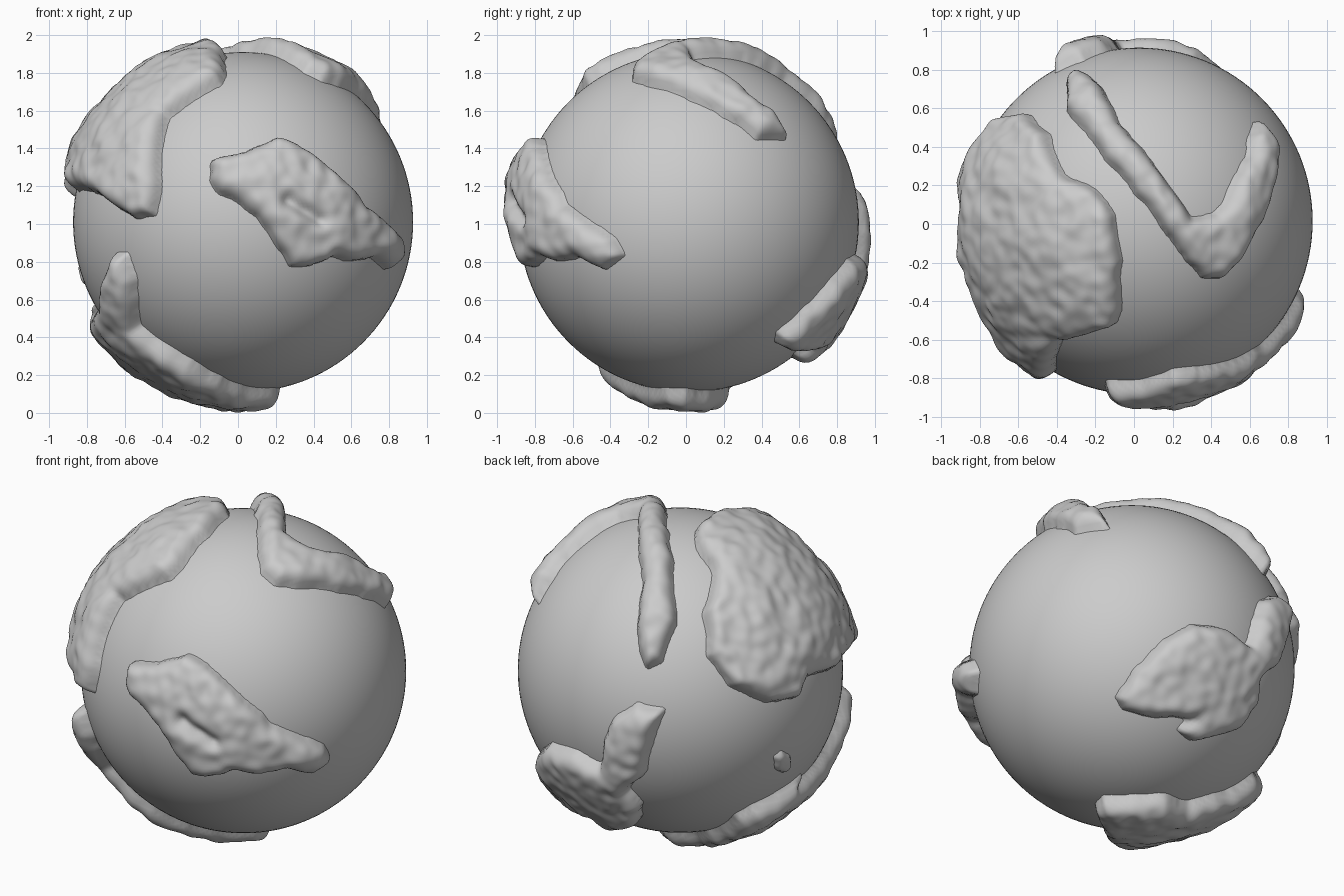
import bpy, bmesh, math
from mathutils import Vector, noise

if "Cube" in bpy.data.objects:
    bpy.data.objects.remove(bpy.data.objects["Cube"])

C = Vector((0.027, 0.015, 1.01))   # globe centre
R = 0.90                           # globe radius
RO = 0.93                          # radius at which coast points are read


def basis(az, el):
    """Right, up and toward-viewer axes of a viewing direction."""
    d = Vector((math.cos(az) * math.cos(el), math.sin(az) * math.cos(el), math.sin(el)))
    r = Vector((-math.sin(az), math.cos(az), 0))
    return r, d.cross(r), d


X, Y, Z = Vector((1, 0, 0)), Vector((0, 1, 0)), Vector((0, 0, 1))
rad = math.radians
# axes, origin (u, v), scale (u, v)
VIEWS = {
    'F': ((X, Z, -Y), (C.x, C.z), (1, 1)),
    'T': ((X, Y, Z), (C.x, C.y), (1, 1)),
    'D': ((X, Y, -Z), (C.x, C.y), (1, 1)),
    'L': (basis(rad(120), rad(25)), (681, 670), (1 / 181.7, -1 / 181.7)),
    'R': (basis(rad(50), rad(-33)), (1130, 669), (1 / 181.7, -1 / 181.7)),
}


def coast(*runs):
    """Turn runs of (view, flat coordinates) into unit directions."""
    out = []
    for view, *xy in runs:
        (r, up, d), o, s = VIEWS[view]
        for a, b in zip(xy[::2], xy[1::2]):
            u, v = (a - o[0]) * s[0], (b - o[1]) * s[1]
            w = math.sqrt(max(RO * RO - u * u - v * v, 0))
            out.append((r * u + up * v + d * w).normalized())
    return out


def seg_dist(px, py, a, b):
    dx, dy = b[0] - a[0], b[1] - a[1]
    t = ((px - a[0]) * dx + (py - a[1]) * dy) / (dx * dx + dy * dy + 1e-12)
    t = min(max(t, 0), 1)
    return math.hypot(px - a[0] - t * dx, py - a[1] - t * dy)


def signed_dist(px, py, poly):
    """Distance to the coast, positive inland."""
    inside, best = False, 9
    for i, a in enumerate(poly):
        b = poly[i - 1]
        best = min(best, seg_dist(px, py, a, b))
        if (a[1] > py) != (b[1] > py) and px < (b[0] - a[0]) * (py - a[1]) / (b[1] - a[1]) + a[0]:
            inside = not inside
    return best if inside else -best


def finish(bm, name):
    me = bpy.data.meshes.new(name)
    bm.to_mesh(me)
    bm.free()
    for p in me.polygons:
        p.use_smooth = True
    ob = bpy.data.objects.new(name, me)
    ob.location = C
    bpy.context.collection.objects.link(ob)
    return ob


base = bmesh.new()
bmesh.ops.create_icosphere(base, subdivisions=7, radius=1)


def continent(name, pts, height=0.09, bank=0.085, groove=None):
    """Raised land patch: flat-topped, rounded banks, rough surface."""
    mid = sum(pts, Vector()).normalized()
    e1 = mid.orthogonal().normalized()
    e2 = mid.cross(e1)

    def flat(p):
        ang = math.acos(max(-1, min(1, p.dot(mid))))
        q = Vector((p.dot(e1), p.dot(e2)))
        return tuple(q.normalized() * ang * R) if q.length > 1e-9 else (0, 0)

    poly = [flat(p) for p in pts]
    cut = [flat(p) for p in groove] if groove else None
    reach = math.cos(min(max(math.hypot(*q) for q in poly) / R + 0.06, 3.1))
    bm = base.copy()
    drop = []
    for v in bm.verts:
        p = v.co.copy()
        if p.dot(mid) < reach:
            drop.append(v)
            continue
        x, y = flat(p)
        d = signed_dist(x, y, poly) + 0.012 * noise.noise(p * 9)
        if d < -0.03:
            drop.append(v)
            continue
        if d > 0:
            t = 1 - min(d / bank, 1)
            rough = 1 + 0.16 * noise.noise(p * 5) + 0.14 * noise.noise(p * 14)
            h = height * math.sqrt(1 - t * t) * rough
            if cut:
                h -= 0.05 * math.exp(-(seg_dist(x, y, *cut) / 0.035) ** 2)
        else:
            h = max(d, -0.02)
        v.co = p * (R + h)
    bmesh.ops.delete(bm, geom=drop, context='VERTS')
    ob = finish(bm, name)
    sm = ob.modifiers.new("soften", 'SMOOTH')
    sm.factor, sm.iterations = 0.5, 2


# Ocean ball
ball = bmesh.new()
bmesh.ops.create_uvsphere(ball, u_segments=128, v_segments=64, radius=R)
finish(ball, "globe")

# Front land with a valley across it
continent("front_land", coast(
    ('F', -.15, 1.34, -.05, 1.37, .05, 1.39, .2, 1.46, .32, 1.43, .45, 1.33, .57, 1.23,
     .68, 1.1, .77, 1.03, .86, .93, .87, .83, .80, .75, .72, .82, .62, .80, .5, .82,
     .4, .78, .28, .77, .2, .9, .1, 1.05, 0, 1.12, -.1, 1.16, -.15, 1.24)),
    groove=coast(('F', .26, 1.12, .42, 1.02)))

# Large land on the upper left
continent("large_left_land", coast(
    ('T', -.07, -.45, -.07, -.2, -.1, .05, -.2, .18, -.38, .26),
    ('L', 714, 610, 722, 655, 745, 685, 780, 700, 808, 693, 815, 672, 838, 664),
    ('F', -.85, 1.2, -.72, 1.15, -.62, 1.08, -.55, 1.03, -.45, 1.05, -.42, 1.2,
     -.41, 1.45, -.38, 1.58, -.25, 1.67, -.1, 1.76)), height=0.095)

# V-shaped land over the top
continent("top_land", coast(
    ('T', -.36, .74, -.35, .6, -.25, .48, -.15, .35, 0, .18, .1, .05, .2, -.08, .28, -.2,
     .36, -.28, .46, -.29, .55, -.2, .62, -.08, .7, .1, .74, .25, .75, .38, .7, .47,
     .64, .55, .61, .45, .6, .35, .53, .25, .48, .12, .42, .05, .35, .03, .3, .03,
     .24, .12, .15, .25, .02, .42, -.08, .52, -.15, .68, -.22, .77, -.29, .8)))

# Back land with an upward arm
continent("back_land", coast(
    ('R', 1113, 690, 1130, 665, 1160, 633, 1190, 617, 1225, 622, 1247, 640, 1255, 615,
     1260, 598, 1272, 593, 1285, 610, 1282, 640, 1276, 660, 1258, 675, 1255, 700,
     1235, 725, 1210, 733, 1190, 737, 1178, 725, 1190, 712, 1165, 712, 1140, 710, 1120, 703)))

# Bottom land with an arm rising at the front left
continent("bottom_land", coast(
    ('F', -.78, .5, -.72, .58, -.7, .72, -.66, .84, -.6, .84, -.55, .7, -.53, .45,
     -.42, .36, -.25, .26, -.1, .17),
    ('D', .08, -.2, .2, -.1, .23, 0, .12, .12, -.03, .24, -.22, .21, -.35, .28, -.51, .31),
    ('R', 1254, 777),
    ('L', 765, 806, 790, 792, 815, 770)), height=0.098)

# Small low island
continent("small_island", coast(
    ('L', 789, 756, 797, 748, 804, 755, 804, 765, 797, 772, 789, 769)), height=0.03, bank=0.035)

base.free()
